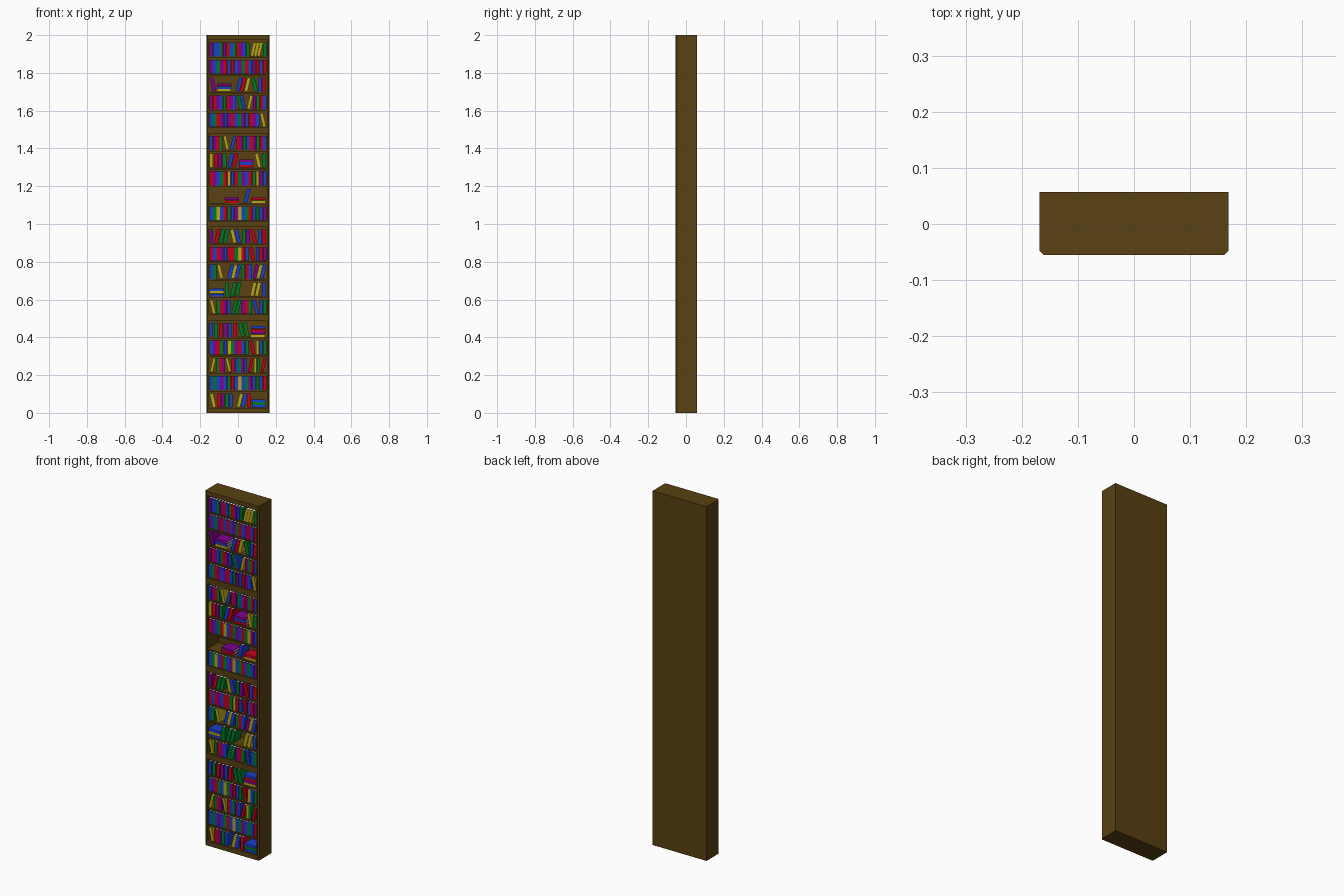
import bpy, bmesh, math, random
from mathutils import Matrix, Vector

if "Cube" in bpy.data.objects:
    bpy.data.objects.remove(bpy.data.objects["Cube"])

random.seed(4)
W, Y0, Y1, H = 0.168, -0.055, 0.057, 2.0     # half width, front, back, height
SIDE, CH = 0.015, 0.007                      # side panel thickness, front chamfer
BOOK_H, BOOK_D, LEAN = 0.075, 0.066, math.radians(13)
FRONT = -0.048                               # spine plane


def material(name, rgb):
    m = bpy.data.materials.new(name)
    m.diffuse_color = (*rgb, 1)
    m.use_nodes = True
    m.node_tree.nodes["Principled BSDF"].inputs["Base Color"].default_value = m.diffuse_color
    return m


WOOD = material("wood", (0.10, 0.053, 0.006))
COVERS = {"r": material("red_cover", (0.55, 0.0, 0.01)),
          "g": material("green_cover", (0.0, 0.19, 0.02)),
          "b": material("blue_cover", (0.01, 0.05, 0.60)),
          "p": material("purple_cover", (0.22, 0.0, 0.28)),
          "y": material("yellow_cover", (0.48, 0.38, 0.01)),
          "w": material("pages", (0.8, 0.76, 0.65))}
SLOT = {k: i for i, k in enumerate(COVERS)}


def prism(bm, pts, z0, z1, mat=0, mtx=None):
    mtx = mtx or Matrix()
    lo = [bm.verts.new(mtx @ Vector((x, y, z0))) for x, y in pts]
    hi = [bm.verts.new(mtx @ Vector((x, y, z1))) for x, y in pts]
    n = len(pts)
    faces = [bm.faces.new(lo[::-1]), bm.faces.new(hi)]
    faces += [bm.faces.new((lo[i], lo[(i + 1) % n], hi[(i + 1) % n], hi[i])) for i in range(n)]
    for f in faces:
        f.material_index = mat


def rect(x0, x1, y0, y1):
    return [(x0, y0), (x1, y0), (x1, y1), (x0, y1)]


def finish(bm, name, mats):
    bmesh.ops.recalc_face_normals(bm, faces=bm.faces)
    me = bpy.data.meshes.new(name)
    bm.to_mesh(me)
    bm.free()
    for m in mats:
        me.materials.append(m)
    ob = bpy.data.objects.new(name, me)
    bpy.context.collection.objects.link(ob)


def board(name, pts, z0, z1):
    bm = bmesh.new()
    prism(bm, pts, z0, z1)
    finish(bm, name, [WOOD])


# Case: chamfered sides, back, base, top
xi = W - SIDE
board("side_right", [(xi, Y0), (W - CH, Y0), (W, Y0 + CH), (W, Y1), (xi, Y1)], 0, H)
board("side_left", [(-xi, Y0), (-W + CH, Y0), (-W, Y0 + CH), (-W, Y1), (-xi, Y1)], 0, H)
board("back_panel", rect(-xi, xi, Y1 - 0.014, Y1), 0, H)
board("base_board", rect(-xi, xi, Y0, Y1), 0, 0.027)
board("top_board", rect(-xi, xi, Y0, Y1), 1.976, H)


def floor_z(row):
    """Shelf surface height, counted from the bottom: four bays of five shelves."""
    return 0.027 + 0.495 * (row // 5) + 0.0935 * (row % 5)


# Shelves, thicker between the bays
for row in range(1, 20):
    z = floor_z(row)
    thick = row % 5 == 0
    board("bay_divider" if thick else "shelf", rect(-xi, xi, Y0 if thick else Y0 + 0.002, Y1 - 0.012),
          z - (0.034 if thick else 0.008), z)


def book(bm, t, col, mtx, x0=0.0, h=BOOK_H):
    """Two covers, a spine and an inset page block."""
    c, s, d = 0.002, SLOT[col], BOOK_D
    u = [(x0, FRONT), (x0 + t, FRONT), (x0 + t, FRONT + d), (x0 + t - c, FRONT + d),
         (x0 + t - c, FRONT + c), (x0 + c, FRONT + c), (x0 + c, FRONT + d), (x0, FRONT + d)]
    prism(bm, u, 0, h, s, mtx)
    prism(bm, rect(x0 + c, x0 + t - c, FRONT + c, FRONT + d - c), c, h - c, SLOT["w"], mtx)


# Rows from top to bottom: letters are covers, / and \ lean, _ gap, [..] flat stack
ROWS = [
    "pbbgprbgrpbgy/y/y/g",
    "pbgprbrbpgrbprbr",
    "p\\[pby]_b/r/y/g\\br",
    "prpbgrpbg\\b\\y/pgrb",
    "bgrpbprbgpbrpby\\",
    "bprgy\\b/rpgbrpgrb",
    "yrpgb/r/[pbr]y\\g",
    "rpbgrybrgpbrgypb",
    "____[pr]_b/[ry]",
    "bgybrgbpybgrbgbp",
    "pr/g/g/y\\b\\gpr\\br",
    "rbrpbrrgyrbr\\brp",
    "bgy\\_b/y/b/grbp/y/b/",
    "[byb]gg/g/__y/y/b",
    "y\\grpbg/g/prgb\\bg",
    "bgrpbrg\\g\\[brpy]",
    "bprgbygprbgr\\ybg",
    "y/grpy\\rbgpbr/ygr/",
    "bgbpbgrbybgpbgbr",
    "y\\rpgb_y/b/r[bgb]",
]
STACK_W, STACK_T, GAP = 0.08, 0.0145, 0.017


def parse(text):
    items, i = [], 0
    while i < len(text):
        if text[i] == "[":
            j = text.index("]", i)
            items.append(("stack", text[i + 1:j], 0))
            i = j + 1
        elif text[i] == "_":
            items.append(("gap", "", 0))
            i += 1
        else:
            nxt = text[i + 1:i + 2]
            lean = {"/": 1, "\\": -1}.get(nxt, 0) if nxt else 0
            items.append(("book", text[i], lean))
            i += 2 if lean else 1
    return items


def lean_gap(prev, cur):
    return max(0, prev - cur) * BOOK_H * math.tan(LEAN)


for n, text in enumerate(ROWS):
    items = parse(text)
    row = 19 - n
    z = floor_z(row) + 0.0005
    leans = [0] + [i[2] for i in items] + [0]
    used = sum(lean_gap(a, b) for a, b in zip(leans, leans[1:]))
    used += sum({"stack": STACK_W, "gap": GAP}.get(i[0], 0) for i in items)
    count = sum(i[0] == "book" for i in items)
    span = 2 * xi - 0.004
    pitch = min(0.021, (span - used) / count)
    spare = (span - used - pitch * count) / len(items)
    bm = bmesh.new()
    x, prev = -xi + 0.002, 0
    for kind, cols, lean in items:
        x += lean_gap(prev, lean)
        prev = lean
        if kind == "gap":
            x += GAP
        elif kind == "stack":
            for k, col in enumerate(reversed(cols)):
                off = random.uniform(0, 0.004)
                m = Matrix.Translation((x + off, 0, z + (k + 1) * STACK_T)) @ Matrix.Rotation(math.pi / 2, 4, "Y")
                book(bm, STACK_T - 0.0008, col, m)
            x += STACK_W
        else:
            t = pitch * math.cos(LEAN * lean) - 0.0012
            pivot = x + pitch if lean > 0 else x
            m = Matrix.Translation((pivot, 0, z)) @ Matrix.Rotation(LEAN * lean, 4, "Y")
            book(bm, t, cols, m, -t if lean > 0 else 0)
            x += pitch
        x += spare
    finish(bm, "books_row", list(COVERS.values()))
